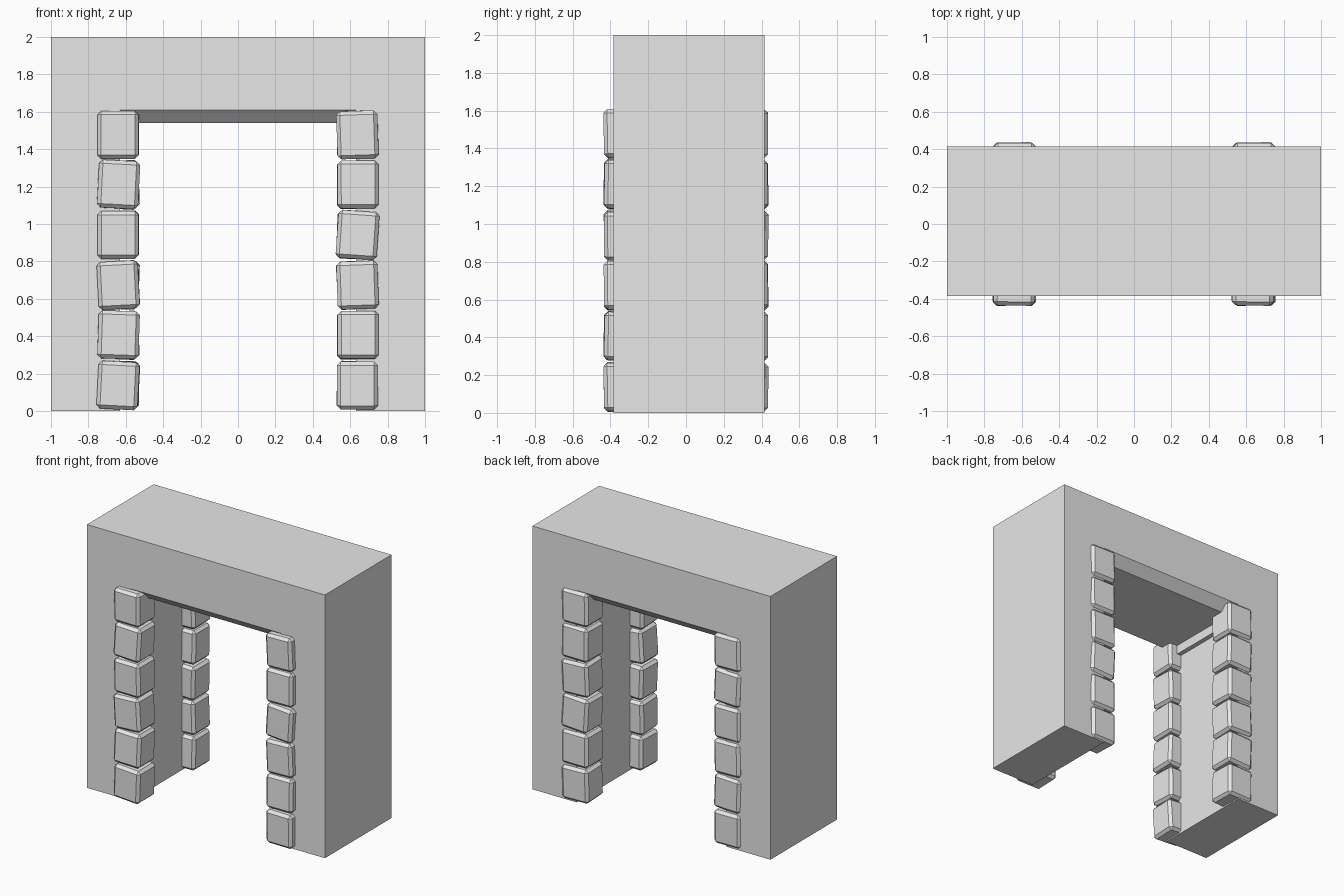
import bpy, bmesh, math
from mathutils import Vector, Matrix, Euler

cube = bpy.data.objects.get("Cube")
if cube:
    bpy.data.objects.remove(cube, do_unlink=True)

stone = bpy.data.materials.new("pale_grey_stone")
stone.use_nodes = True
stone.diffuse_color = (0.8, 0.8, 0.8, 1)
stone.node_tree.nodes["Principled BSDF"].inputs["Base Color"].default_value = (0.8, 0.8, 0.8, 1)

FRONT, BACK = -0.385, 0.415
INNER, SOFFIT = 0.63, 1.61


def finish(name, bm):
    bmesh.ops.recalc_face_normals(bm, faces=bm.faces)
    mesh = bpy.data.meshes.new(name)
    bm.to_mesh(mesh)
    bm.free()
    mesh.materials.append(stone)
    obj = bpy.data.objects.new(name, mesh)
    bpy.context.collection.objects.link(obj)
    return obj


def prism(name, outline, sweep):
    """Sweep a closed outline of 3D points along a vector."""
    bm = bmesh.new()
    face = bm.faces.new([bm.verts.new(p) for p in outline])
    ext = bmesh.ops.extrude_face_region(bm, geom=[face])
    verts = [g for g in ext["geom"] if isinstance(g, bmesh.types.BMVert)]
    bmesh.ops.translate(bm, verts=verts, vec=sweep)
    return finish(name, bm)


def block(name, centre, size, tilt=(0, 0, 0), bevel=0.02):
    bm = bmesh.new()
    bmesh.ops.create_cube(bm, size=1, matrix=Matrix.Diagonal((*size, 1)))
    if bevel:
        bmesh.ops.bevel(bm, geom=bm.edges[:], offset=bevel, segments=1, affect='EDGES')
    obj = finish(name, bm)
    obj.location = centre
    obj.rotation_euler = Euler([math.radians(a) for a in tilt])
    return obj


# Gateway wall: one thick slab with a tall doorway
half = [(1, 2), (1, 0), (INNER, 0), (INNER, SOFFIT)]
outline = half + [(-x, z) for x, z in reversed(half)]
prism("gateway_wall", [(x, FRONT, z) for x, z in outline], (0, BACK - FRONT, 0))

# Lintel under the doorway head, chamfered at front and back
drop = 0.07
section = [(FRONT, SOFFIT), (FRONT + drop, SOFFIT - drop),
           (BACK - drop, SOFFIT - drop), (BACK, SOFFIT)]
prism("lintel", [(-INNER, y, z) for y, z in section], (2 * INNER, 0, 0))

# Slim ledges where the lintel meets the passage walls
for side, label in ((1, "left"), (-1, "right")):
    block(label + "_ledge", (side * 0.615, 0.015, 1.505), (0.04, 0.6, 0.07), bevel=0)

# Corner stones: four stacked columns, each stone slightly askew (roll in degrees)
columns = {
    "front_right": (-0.64, -0.33, (3, 2, -3, 0, 3, 0)),
    "front_left": (0.64, -0.33, (0, 0, -2, 4, 0, -2)),
    "back_right": (-0.64, 0.33, (0, -2, 2, 0, -2, 1)),
    "back_left": (0.64, 0.33, (1, 0, -3, 2, 0, 1)),
}
pitch = 0.268
for label, (x, y, rolls) in columns.items():
    for i, roll in enumerate(rolls):
        turn = 1.2 * math.sin(2.3 * i + 5 * x + 3 * y)
        block(f"{label}_stone_{i + 1}", (x, y, 0.138 + pitch * i),
              (0.22, 0.208, 0.256), (turn, roll, -turn))
